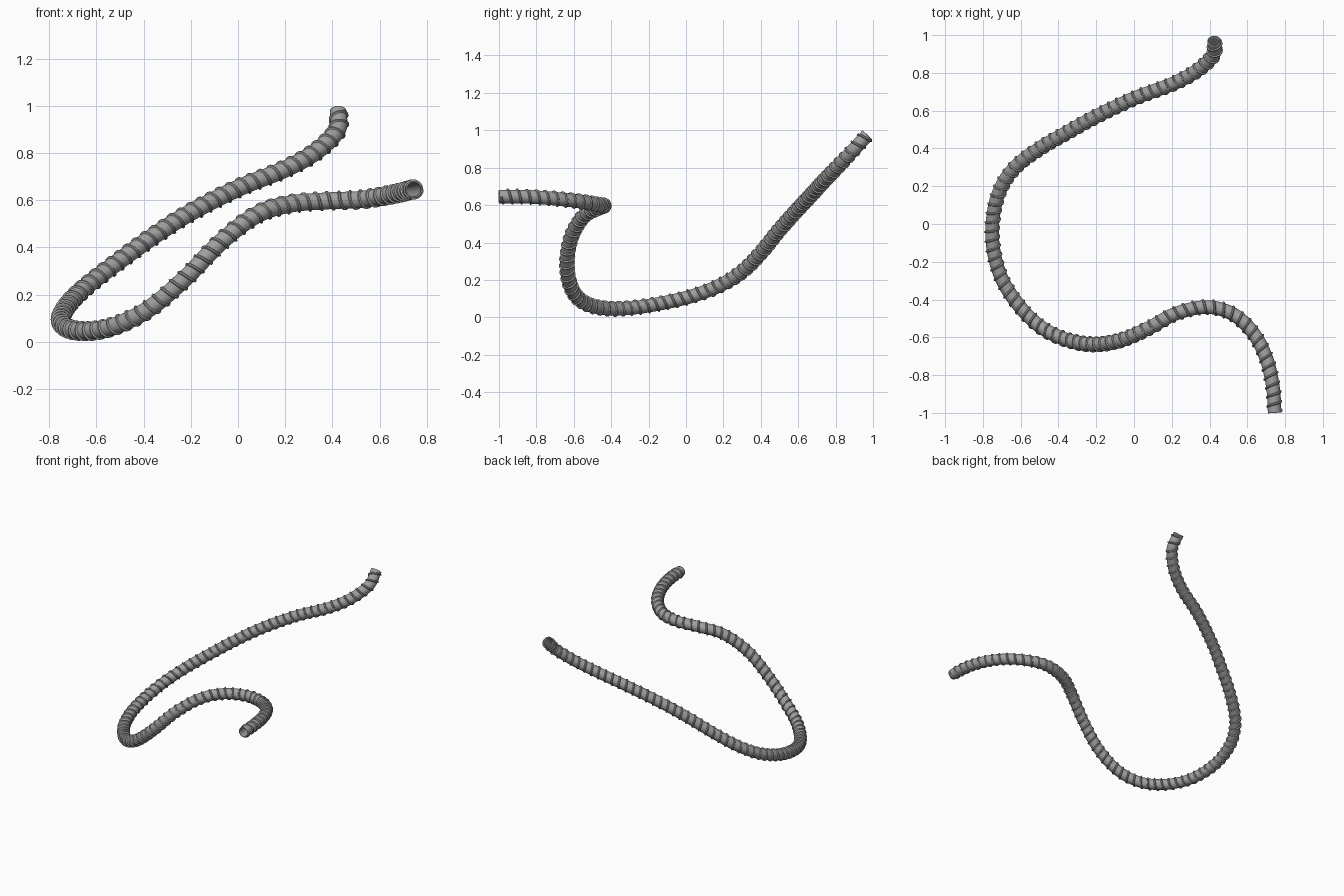
import bpy
import bmesh
from math import tau, cos, sin
from mathutils import Vector, Quaternion

cube = bpy.data.objects.get("Cube")
if cube:
    bpy.data.objects.remove(cube, do_unlink=True)

# Centre line of the hose, from the front end to the raised rear end
PATH = [Vector(p) for p in (
    (.745, -1, .645), (.735, -.86, .645), (.70, -.71, .635), (.63, -.575, .62),
    (.52, -.475, .603), (.38, -.44, .597), (.22, -.475, .583), (.08, -.55, .538),
    (-.07, -.615, .425), (-.22, -.637, .273), (-.37, -.608, .145),
    (-.5, -.54, .076), (-.61, -.43, .047), (-.7, -.29, .05), (-.745, -.13, .075),
    (-.747, .03, .113), (-.71, .18, .17), (-.63, .30, .245), (-.5, .40, .345),
    (-.35, .487, .453), (-.2, .57, .548), (0, .665, .65), (.2, .74, .732),
    (.33, .81, .805), (.42, .895, .895), (.425, .97, .975))]
TUBE, RIB, PITCH, SIDES, RINGS = .036, .0425, .05, 24, 500


def smooth_path():
    """Catmull-Rom samples, resampled to equal steps."""
    ends = [2 * PATH[0] - PATH[1]] + PATH + [2 * PATH[-1] - PATH[-2]]
    fine = []
    for a, b, c, d in zip(ends, ends[1:], ends[2:], ends[3:]):
        for k in range(40):
            t = k / 40
            fine.append(b + (c - a) * t / 2 + (a - 2.5 * b + 2 * c - d / 2) * t * t
                        + (1.5 * (b - c) + (d - a) / 2) * t ** 3)
    fine.append(PATH[-1])
    lengths = [0]
    for a, b in zip(fine, fine[1:]):
        lengths.append(lengths[-1] + (b - a).length)
    points, i = [], 0
    for k in range(RINGS + 1):
        goal = lengths[-1] * k / RINGS
        while i < len(fine) - 2 and lengths[i + 1] < goal:
            i += 1
        t = (goal - lengths[i]) / (lengths[i + 1] - lengths[i])
        points.append(fine[i].lerp(fine[i + 1], t))
    return points, lengths[-1]


points, length = smooth_path()

# Twist-free frames along the centre line
tangents = [(points[min(i + 1, RINGS)] - points[max(i - 1, 0)]).normalized()
            for i in range(RINGS + 1)]
normals = [tangents[0].cross(Vector((0, 0, 1))).normalized()]
for a, b in zip(tangents, tangents[1:]):
    n = a.rotation_difference(b) @ normals[-1]
    normals.append((n - b * n.dot(b)).normalized())


def frame(s):
    """Centre, tangent and normal at distance s."""
    f = min(max(s / length, 0), 1) * RINGS
    i = min(int(f), RINGS - 1)
    return [v[i].lerp(v[i + 1], f - i) for v in (points, tangents, normals)]


def sweep(name, rings, material):
    """Skin a row of closed rings."""
    bm = bmesh.new()
    rows = [[bm.verts.new(co) for co in ring] for ring in rings]
    for a, b in zip(rows, rows[1:]):
        for j in range(len(a)):
            k = (j + 1) % len(a)
            bm.faces.new((a[j], a[k], b[k], b[j]))
    bmesh.ops.recalc_face_normals(bm, faces=bm.faces)
    mesh = bpy.data.meshes.new(name)
    bm.to_mesh(mesh)
    bm.free()
    mesh.materials.append(material)
    obj = bpy.data.objects.new(name, mesh)
    bpy.context.collection.objects.link(obj)
    bpy.ops.object.select_all(action='DESELECT')
    obj.select_set(True)
    bpy.context.view_layer.objects.active = obj
    bpy.ops.object.shade_smooth_by_angle(angle=.6)
    return obj


grey = bpy.data.materials.new("hose grey")
grey.use_nodes = True
colour = (.35, .35, .35, 1)
grey.diffuse_color = colour
grey.node_tree.nodes["Principled BSDF"].inputs["Base Color"].default_value = colour

# Hollow tube wall, open at both ends
tube_rings = []
for p, t, n in zip(points, tangents, normals):
    side = t.cross(n)
    tube_rings.append([p + TUBE * (n * cos(tau * j / SIDES) + side * sin(tau * j / SIDES))
                       for j in range(SIDES)])
tube = sweep("hose_tube", tube_rings, grey)
wall = tube.modifiers.new("wall", 'SOLIDIFY')
wall.thickness = .006
wall.offset = -1

# Spiral rib wound around the tube
rib_rings = []
steps = int((length - .02) / PITCH * SIDES)
for k in range(steps + 1):
    s = .01 + k * PITCH / SIDES
    p, t, n = frame(s)
    out = Quaternion(t, tau * k / SIDES) @ n
    rib_rings.append([p + t * along + out * radius for along, radius in (
        (-.008, TUBE - .002), (-.003, RIB), (.003, RIB), (.008, TUBE - .002))])
sweep("spiral_rib", rib_rings, grey)
